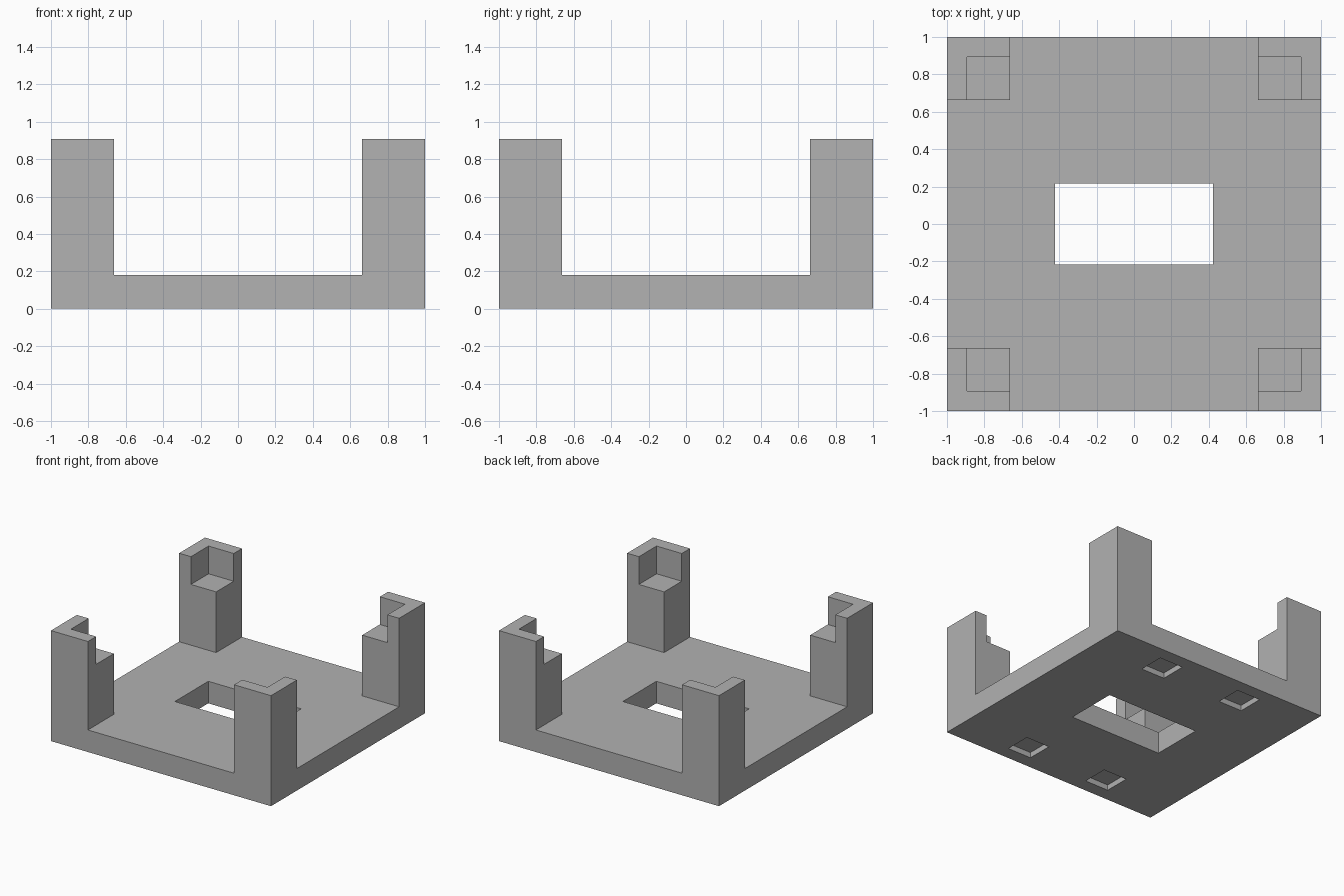
import bpy

if "Cube" in bpy.data.objects:
    bpy.data.objects.remove(bpy.data.objects["Cube"], do_unlink=True)

HEIGHT, PLATE, POCKET = 0.908, 0.181, 0.68   # post top, plate top, pocket floor
POST_IN, WALL_IN = 0.664, 0.893              # inner faces of posts and of post walls

grey = bpy.data.materials.new("plain grey")
grey.use_nodes = True
colour = (0.445, 0.445, 0.445, 1)
grey.diffuse_color = colour
grey.node_tree.nodes["Principled BSDF"].inputs["Base Color"].default_value = colour


def box(name, low, high):
    """Box between two opposite corners."""
    centre = [(a + b) / 2 for a, b in zip(low, high)]
    bpy.ops.mesh.primitive_cube_add(size=1, location=centre)
    ob = bpy.context.object
    ob.name = name
    ob.scale = [b - a for a, b in zip(low, high)]
    bpy.ops.object.transform_apply(location=True, rotation=False, scale=True)
    return ob


def carve(target, name, low, high):
    """Cut a box-shaped space out of the target."""
    cutter = box(name, low, high)
    cutter.hide_render = True
    mod = target.modifiers.new(name, "BOOLEAN")
    mod.operation, mod.solver, mod.object = "DIFFERENCE", "EXACT", cutter
    bpy.context.view_layer.objects.active = target
    bpy.ops.object.modifier_apply(modifier=mod.name)
    bpy.data.objects.remove(cutter, do_unlink=True)


# Solid block that becomes the plate and its corner posts
base = box("base_with_posts", (-1, -1, 0), (1, 1, HEIGHT))
base.data.materials.append(grey)

# Two crossing channels leave a post at each corner
carve(base, "channel_along_y", (-POST_IN, -2, PLATE), (POST_IN, 2, 2))
carve(base, "channel_along_x", (-2, -POST_IN, PLATE), (2, POST_IN, 2))

# Shared pocket steps the inner corner of every post
carve(base, "post_pockets", (-WALL_IN, -WALL_IN, POCKET), (WALL_IN, WALL_IN, 2))

# Rectangular opening through the plate
carve(base, "centre_opening", (-0.422, -0.217, -1), (0.422, 0.217, 0.5))

# Square foot recesses under the plate
for sx in (-1, 1):
    for sy in (-1, 1):
        x, y, half = sx * 0.38, sy * 0.782, 0.108
        carve(base, "foot_recess", (x - half, y - half, -0.5), (x + half, y + half, 0.045))
